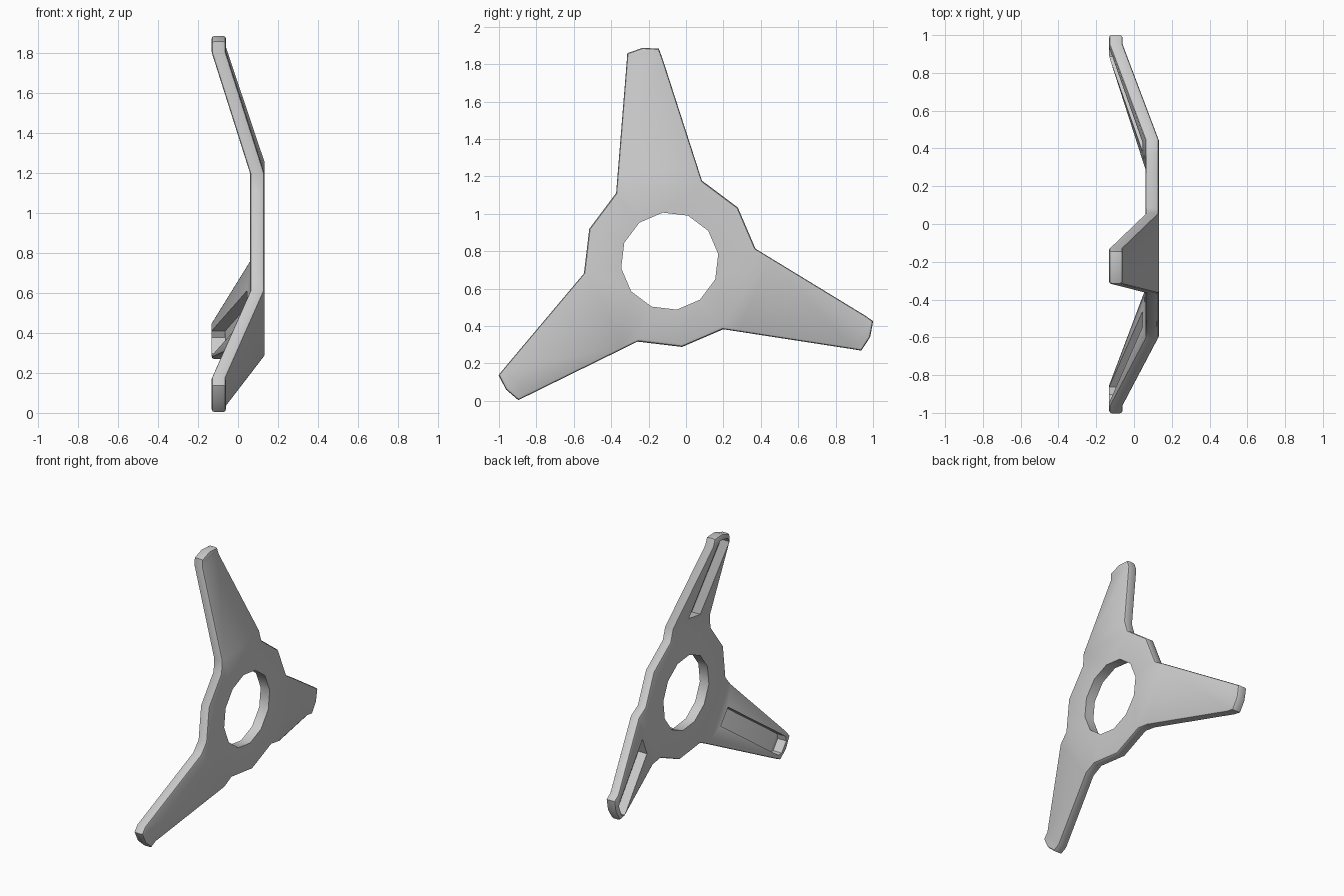
import bpy, bmesh
from math import radians, cos, sin
from mathutils import Vector

if "Cube" in bpy.data.objects:
    bpy.data.objects.remove(bpy.data.objects["Cube"])

CENTRE = Vector((-0.087, 0.747))     # ring centre in the y-z plane
TIP_SHIFT = Vector((0.017, 0.016))   # arm tips sit slightly off the ring centre
HOLE, RIM = 0.262, 0.4635
THICK, RING_X, TIP_X = 0.072, 0.06, -0.132
BEND, SHOULDER = 0.487, 1.065
ANGLES = [radians(98.2 + 120 * i) for i in range(3)]


def axes(a):
    return Vector((cos(a), sin(a))), Vector((-sin(a), cos(a)))


def tip_offset(a):
    along, across = axes(a)
    return TIP_SHIFT.dot(along), TIP_SHIFT.dot(across)


def place(a, u, v, x):
    along, across = axes(a)
    p = CENTRE + along * u + across * v
    return Vector((x, p.x, p.y))


def polar(a, degrees, r):
    t = radians(degrees)
    return place(a, r * cos(t), r * sin(t), RING_X)


def make_solid(name, faces, thickness):
    """Weld flat faces together and thicken them along x."""
    bm = bmesh.new()
    for f in faces:
        bm.faces.new([bm.verts.new(p) for p in f])
    bmesh.ops.remove_doubles(bm, verts=bm.verts, dist=0.0005)
    ext = bmesh.ops.extrude_face_region(bm, geom=bm.faces[:], use_keep_orig=True)
    moved = [g for g in ext["geom"] if isinstance(g, bmesh.types.BMVert)]
    bmesh.ops.translate(bm, verts=moved, vec=(thickness, 0, 0))
    bmesh.ops.recalc_face_normals(bm, faces=bm.faces)
    # Mark the outer rim edges for bevelling
    weight = bm.edges.layers.float.new("bevel_weight_edge")
    for e in bm.edges:
        mid = (e.verts[0].co + e.verts[1].co) / 2
        along_x = (e.verts[0].co - e.verts[1].co).yz.length < 0.001
        if not along_x and e.calc_face_angle(0) > 1.0 and (mid.yz - CENTRE).length > 0.3:
            e[weight] = 1.0
    mesh = bpy.data.meshes.new(name)
    bm.to_mesh(mesh)
    bm.free()
    obj = bpy.data.objects.new(name, mesh)
    bpy.context.collection.objects.link(obj)
    return obj


def body_faces(a):
    du, dv = tip_offset(a)
    base, bend, shoulder, corner = {}, {}, {}, {}
    for s in (-1, 1):
        base[s] = polar(a, 30 * s, RIM)
        u0, v0 = RIM * cos(radians(30)), s * RIM * sin(radians(30))
        u1, v1 = SHOULDER + du, s * 0.097 + dv
        t = (BEND - u0) / (u1 - u0)
        bend[s] = place(a, BEND, v0 + t * (v1 - v0), RING_X)
        shoulder[s] = place(a, u1, v1, TIP_X)
        corner[s] = place(a, 1.119 + du, s * 0.085 + dv, TIP_X)
    apex = place(a, 1.136 + du, dv, TIP_X)
    hole = [polar(a, d, HOLE) for d in (-30, 0, 30, 60, 90)]
    mid, nxt = polar(a, 60, RIM), polar(a, 90, RIM)
    return [
        [hole[2], hole[1], hole[0], base[-1], bend[-1], bend[1], base[1]],
        [hole[3], hole[2], base[1], mid],
        [hole[4], hole[3], mid, nxt],
        [bend[1], bend[-1], shoulder[-1], shoulder[1]],
        [shoulder[1], shoulder[-1], corner[-1], apex, corner[1]],
    ]


def groove_faces(a):
    du, _ = tip_offset(a)
    floor = THICK - 0.004
    start, knee, end = 0.53, SHOULDER + du, 1.095 + du
    drop = (TIP_X - RING_X) * (start - BEND) / (knee - BEND)
    s1, s2 = [place(a, start, v, RING_X + drop + floor) for v in (0.067, -0.067)]
    k1, k2 = [place(a, knee, v, TIP_X + floor) for v in (0.067, -0.067)]
    e1, e2 = [place(a, end, v, TIP_X + floor) for v in (0.043, -0.043)]
    return [[s1, s2, k2, k1], [k1, k2, e2, e1]]


# Ring and three bent arms in one plate
spinner = make_solid("three_arm_plate", [f for a in ANGLES for f in body_faces(a)], THICK)
bpy.ops.object.select_all(action="DESELECT")
bpy.context.view_layer.objects.active = spinner
spinner.select_set(True)

bevel = spinner.modifiers.new("rim_bevel", "BEVEL")
bevel.limit_method = "WEIGHT"
bevel.width = 0.014
bevel.segments = 2
bpy.ops.object.modifier_apply(modifier=bevel.name)

# Deep grooves on the -x side of each arm
for a in ANGLES:
    cutter = make_solid("groove_cutter", groove_faces(a), -0.15)
    cutter.hide_render = True
    cut = spinner.modifiers.new("groove", "BOOLEAN")
    cut.operation = "DIFFERENCE"
    cut.solver = "EXACT"
    cut.object = cutter
    bpy.ops.object.modifier_apply(modifier=cut.name)
    bpy.data.objects.remove(cutter)

bpy.ops.object.shade_smooth_by_angle(angle=radians(35))
